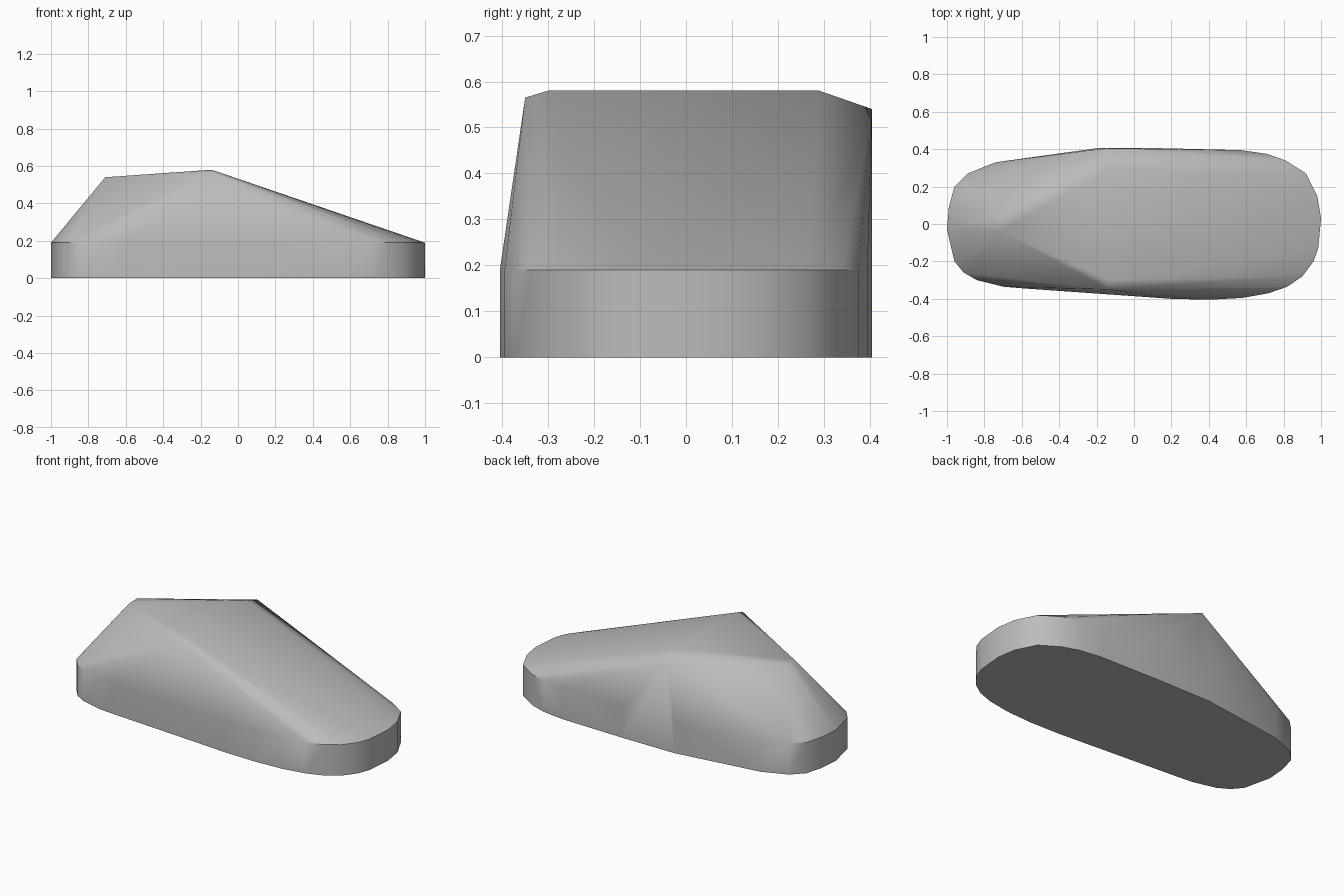
import bpy
import bmesh
import math

cube = bpy.data.objects.get("Cube")
if cube:
    bpy.data.objects.remove(cube, do_unlink=True)

# Plain grey plastic
grey = bpy.data.materials.new("plain grey")
grey.use_nodes = True
colour = (0.5, 0.5, 0.5, 1)
grey.diffuse_color = colour
grey.node_tree.nodes["Principled BSDF"].inputs["Base Color"].default_value = colour

RIM = 0.19

# Rounded plan outline, shared by the floor and the rim
outline = [
    (1, 0.03), (0.98, 0.15), (0.92, 0.27), (0.81, 0.34), (0.71, 0.375),
    (0.57, 0.395), (0.15, 0.405), (-0.2, 0.405), (-0.74, 0.33),
    (-0.89, 0.27), (-0.96, 0.2), (-0.99, 0.09), (-1, -0.03),
    (-0.96, -0.2), (-0.91, -0.26), (-0.84, -0.3), (-0.7, -0.335),
    (-0.58, -0.345), (0.2, -0.4), (0.4, -0.405), (0.58, -0.395),
    (0.72, -0.37), (0.82, -0.335), (0.9, -0.28), (0.96, -0.2), (0.985, -0.13),
]

# Crest: a wide ridge with bevelled corners, and a short blunt tip
crest = [
    (-0.14, -0.3, 0.58), (-0.14, 0.29, 0.58),
    (-0.14, -0.35, 0.565), (-0.15, 0.405, 0.54),
    (-0.71, -0.04, 0.54), (-0.71, 0.035, 0.54),
]

# Body: one taut skin stretched over the floor, rim and crest
bm = bmesh.new()
for x, y in outline:
    for z in (0, RIM):
        bm.verts.new((x, y, z))
for point in crest:
    bm.verts.new(point)
hull = bmesh.ops.convex_hull(bm, input=bm.verts[:])
spare = {g for g in hull["geom_interior"] + hull["geom_unused"]
         if isinstance(g, bmesh.types.BMVert)}
bmesh.ops.delete(bm, geom=list(spare), context="VERTS")
bmesh.ops.dissolve_limit(bm, angle_limit=math.radians(0.5),
                         verts=bm.verts[:], edges=bm.edges[:])
bmesh.ops.recalc_face_normals(bm, faces=bm.faces[:])

mesh = bpy.data.meshes.new("body")
bm.to_mesh(mesh)
bm.free()
mesh.materials.append(grey)
body = bpy.data.objects.new("body", mesh)
bpy.context.collection.objects.link(body)

# Soft shading with a crisp rim
bpy.ops.object.select_all(action="DESELECT")
body.select_set(True)
bpy.context.view_layer.objects.active = body
bpy.ops.object.shade_smooth_by_angle(angle=math.radians(35))
